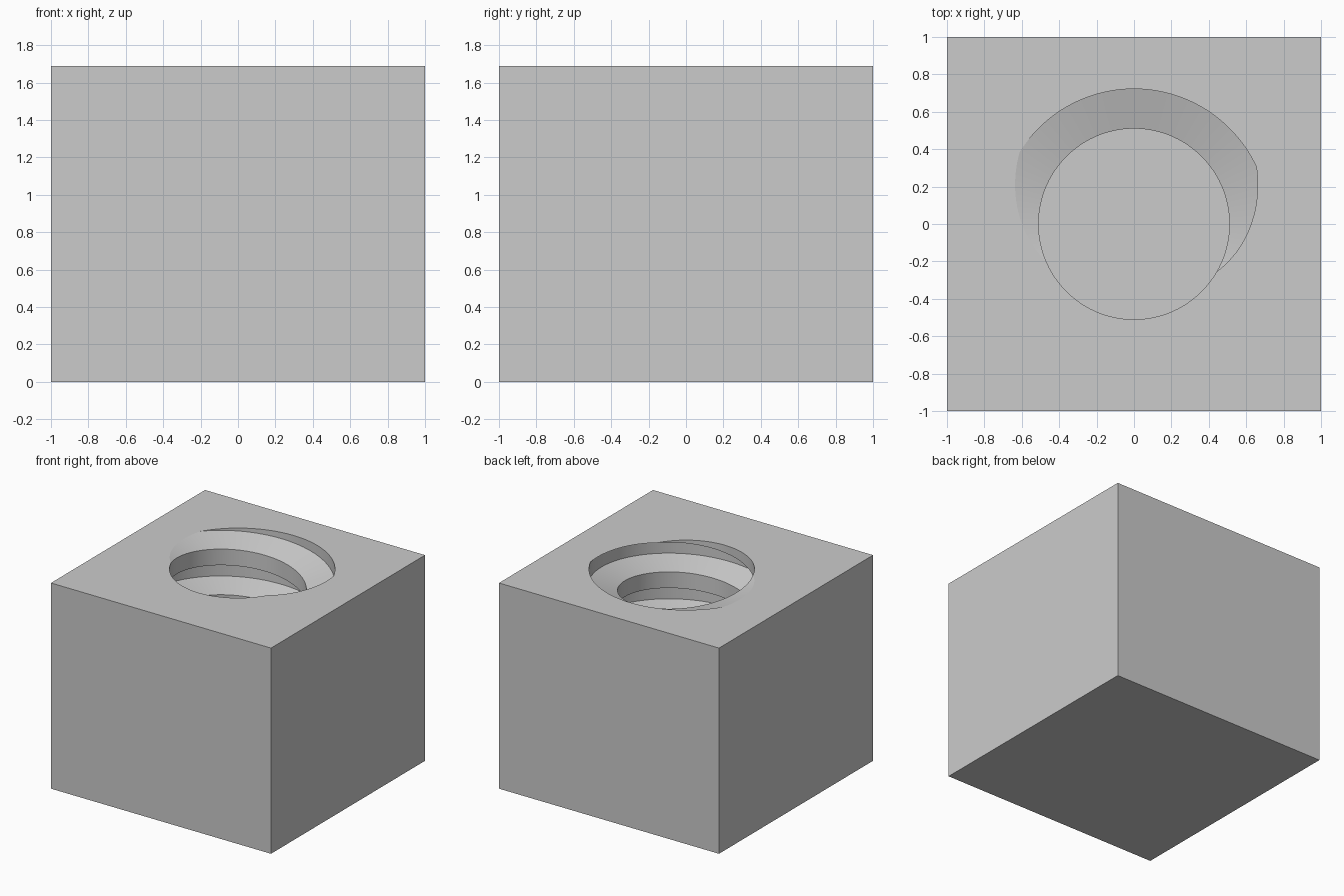
import bpy, bmesh, math

cube = bpy.data.objects.get("Cube")
if cube:
    bpy.data.objects.remove(cube, do_unlink=True)

TOP, FLOOR = 1.69, 0.25          # block height, blind hole floor
MINOR, MAJOR, PITCH = 0.51, 0.722, 0.375
SEGS = 144                       # facets per turn

grey = bpy.data.materials.new("plain grey")
grey.use_nodes = True
colour = (0.6, 0.6, 0.6, 1)
grey.diffuse_color = colour
grey.node_tree.nodes["Principled BSDF"].inputs["Base Color"].default_value = colour


def make_object(name, bm):
    mesh = bpy.data.meshes.new(name)
    bmesh.ops.recalc_face_normals(bm, faces=bm.faces[:])
    bm.to_mesh(mesh)
    bm.free()
    mesh.materials.append(grey)
    obj = bpy.data.objects.new(name, mesh)
    bpy.context.scene.collection.objects.link(obj)
    return obj


# Block
bm = bmesh.new()
bmesh.ops.create_cube(bm, size=1)
for v in bm.verts:
    v.co = (v.co.x * 2, v.co.y * 2, (v.co.z + 0.5) * TOP)
block = make_object("threaded_block", bm)

# Thread cutter: a trapezoid profile swept along a right-handed helix.
# Each profile point is (turn angle where it crosses the top, radius), lowest first.
profile = [(203, MINOR), (148, MAJOR), (25, MAJOR), (-30, MINOR)]
turns = math.ceil((TOP - FLOOR) / PITCH) + 4
bm = bmesh.new()
rows = []
for i in range(turns * SEGS + 1):
    a = math.tau * i / SEGS
    rise = TOP + PITCH * (i / SEGS - turns + 2)
    rows.append([bm.verts.new((r * math.cos(a), r * math.sin(a), rise - PITCH * deg / 360))
                 for deg, r in profile])
for i in range(len(rows) - 1):
    for j in range(3):
        bm.faces.new((rows[i][j], rows[i + 1][j], rows[i + 1][j + 1], rows[i][j + 1]))
    # Crest band joins the top of this groove to the bottom of the next one up
    if i + SEGS + 1 < len(rows):
        bm.faces.new((rows[i][3], rows[i + 1][3], rows[i + SEGS + 1][0], rows[i + SEGS][0]))

# Trim both ends flat and cap them
for z, up in ((FLOOR, -1), (TOP + 0.05, 1)):
    cut = bmesh.ops.bisect_plane(bm, geom=bm.verts[:] + bm.edges[:] + bm.faces[:], dist=1e-6,
                                 plane_co=(0, 0, z), plane_no=(0, 0, up), clear_outer=True)
    rim = [e for e in cut["geom_cut"] if isinstance(e, bmesh.types.BMEdge)]
    bmesh.ops.edgeloop_fill(bm, edges=rim)
cutter = make_object("thread_cutter", bm)
cutter.hide_render = True

# Cut the threaded hole
mod = block.modifiers.new("threaded hole", "BOOLEAN")
mod.operation = "DIFFERENCE"
mod.solver = "EXACT"
mod.object = cutter
bpy.ops.object.select_all(action="DESELECT")
bpy.context.view_layer.objects.active = block
block.select_set(True)
bpy.ops.object.modifier_apply(modifier=mod.name)
bpy.data.objects.remove(cutter, do_unlink=True)
bpy.ops.object.shade_smooth_by_angle(angle=math.radians(12))
